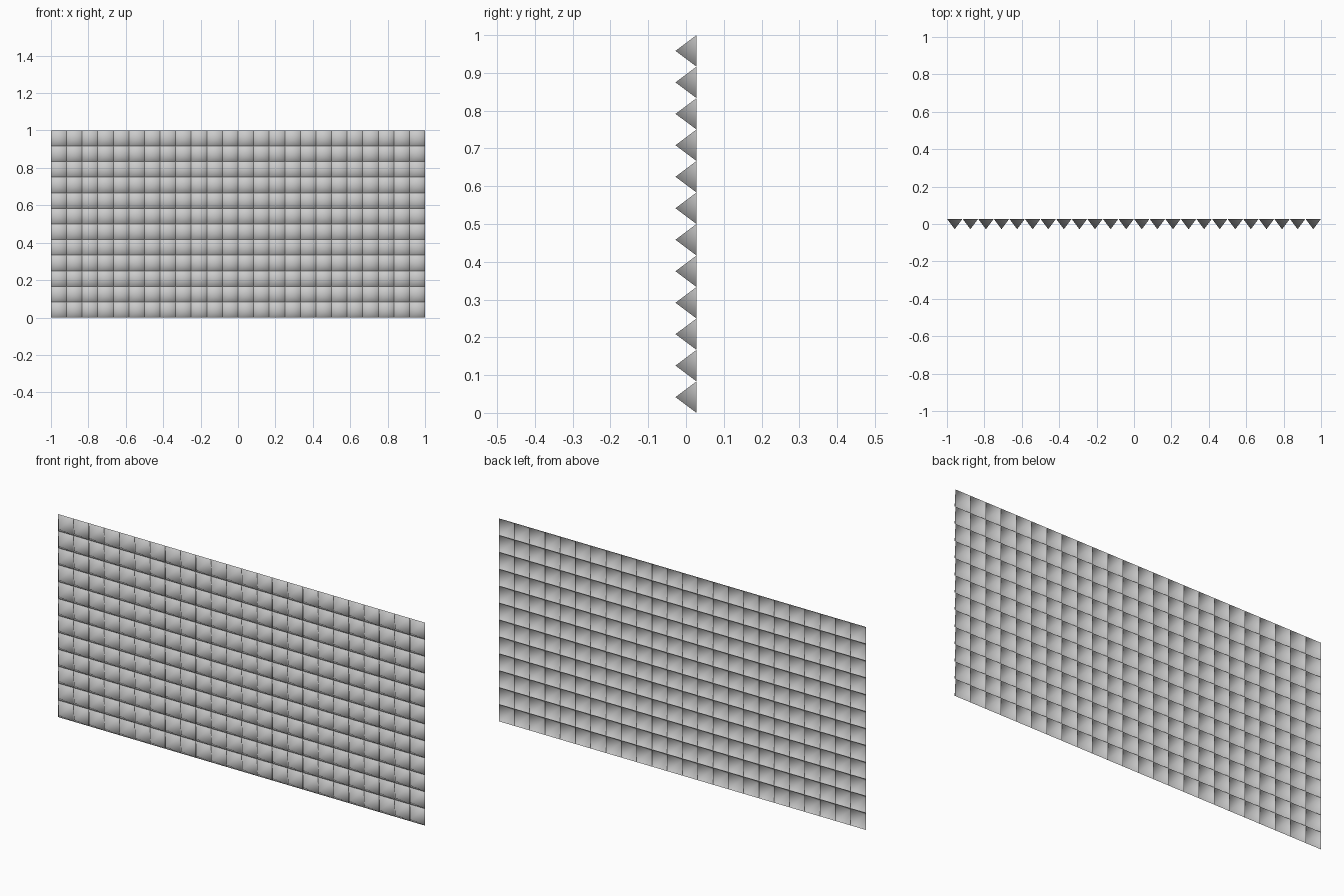
import bpy, bmesh

if "Cube" in bpy.data.objects:
    bpy.data.objects.remove(bpy.data.objects["Cube"])

COLS, ROWS = 24, 12
CELL = 2.0 / COLS
DEPTH = 0.0278   # half the panel thickness


def add_pyramid(bm, cx, cz):
    """Open-backed hollow pyramid pointing to the front."""
    h = CELL / 2
    base = [bm.verts.new((cx + sx * h, DEPTH, cz + sz * h))
            for sx, sz in ((-1, -1), (1, -1), (1, 1), (-1, 1))]
    apex = bm.verts.new((cx, -DEPTH, cz))
    for i in range(4):
        face = bm.faces.new((base[i], base[(i + 1) % 4], apex))
        face.smooth = True


# Panel of separate soft-shaded pyramids
bm = bmesh.new()
for col in range(COLS):
    for row in range(ROWS):
        add_pyramid(bm, -1 + (col + 0.5) * CELL, (row + 0.5) * CELL)

mesh = bpy.data.meshes.new("pyramid_panel")
bm.to_mesh(mesh)
bm.free()
panel = bpy.data.objects.new("pyramid_panel", mesh)
bpy.context.collection.objects.link(panel)
